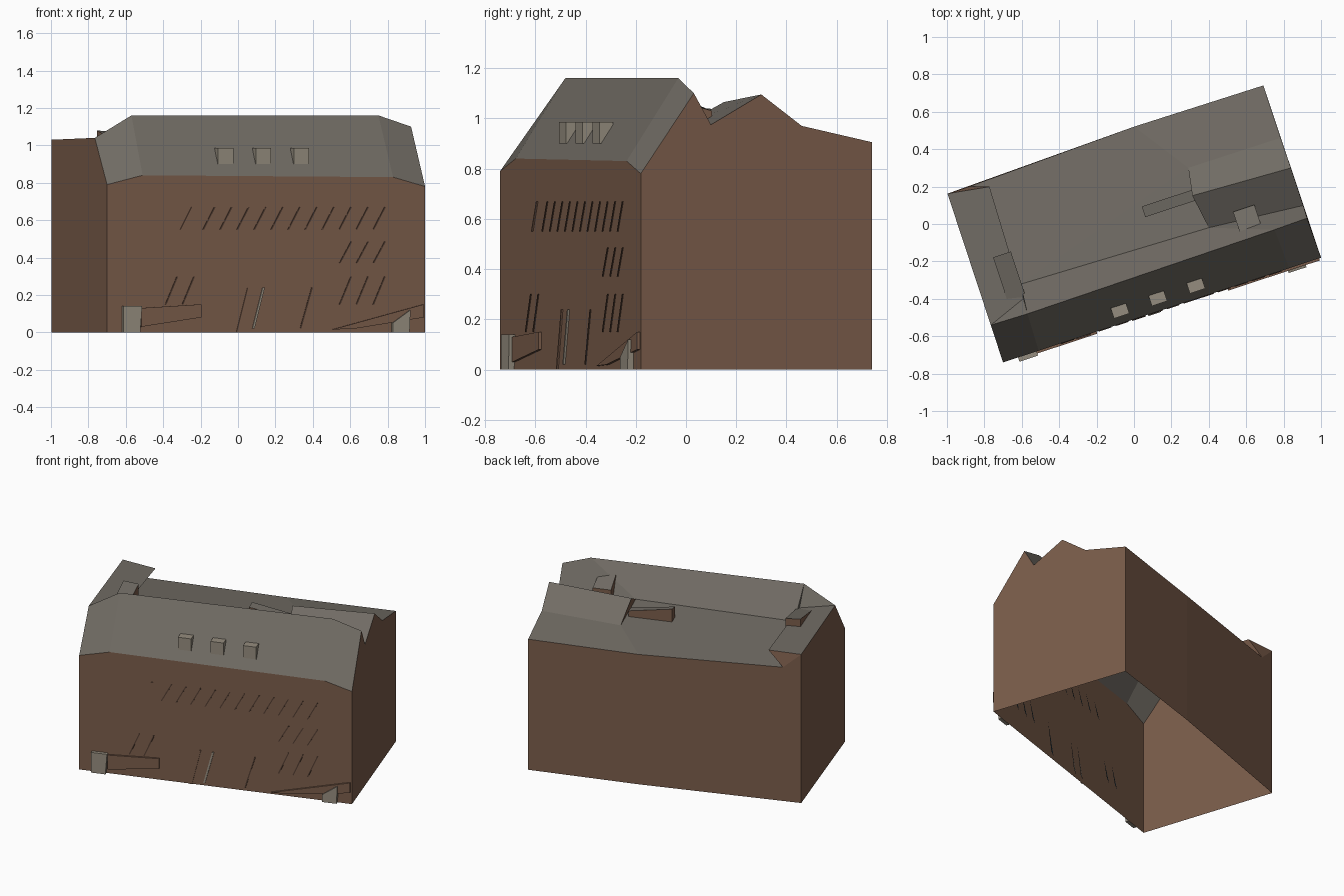
import bpy, bmesh, math

cube = bpy.data.objects.get("Cube")
if cube:
    bpy.data.objects.remove(cube, do_unlink=True)


def material(name, r, g, b):
    m = bpy.data.materials.new(name)
    m.use_nodes = True
    m.diffuse_color = (r, g, b, 1)
    m.node_tree.nodes["Principled BSDF"].inputs["Base Color"].default_value = (r, g, b, 1)
    return m


brown = material("brown_wall", .195, .107, .069)
slate = material("grey_roof", .165, .15, .128)
pale = material("pale_stone", .3, .265, .21)
blue = material("blue_glass", .045, .084, .107)
dark = material("dark_frame", .08, .045, .03)

# The house is built square to its front wall, then turned on the plot
TURN = math.atan2(.56, 1.7)
CORNER = (-.7, -.74, 0)


def along(x):
    """Distance along the front wall for a world x on that wall."""
    return (x - CORNER[0]) / math.cos(TURN)


def build(name, polygons, mats):
    """Make one object from (material slot, points) polygons."""
    bm = bmesh.new()
    for slot, points in polygons:
        face = bm.faces.new([bm.verts.new(p) for p in points])
        face.material_index = slot
    bmesh.ops.remove_doubles(bm, verts=bm.verts, dist=.0005)
    bmesh.ops.recalc_face_normals(bm, faces=bm.faces)
    mesh = bpy.data.meshes.new(name)
    bm.to_mesh(mesh)
    bm.free()
    for m in mats:
        mesh.materials.append(m)
    ob = bpy.data.objects.new(name, mesh)
    ob.location = CORNER
    ob.rotation_euler.z = TURN
    bpy.context.collection.objects.link(ob)
    return ob


def block(name, u, v, base, tops, mats):
    """Open-bottomed block whose four top corners have their own heights."""
    plan = [(u[0], v[0]), (u[1], v[0]), (u[1], v[1]), (u[0], v[1])]
    low = [(a, b, base) for a, b in plan]
    high = [(a, b, h) for (a, b), h in zip(plan, tops)]
    faces = [(1, high)]
    for i in range(4):
        j = (i + 1) % 4
        faces.append((0, [low[i], low[j], high[j], high[i]]))
    return build(name, faces, mats)


def plate(outline, front, back=0):
    """Faces of a wall plate from an outline of (u, z) points."""
    near = [(u, front, z) for u, z in outline]
    far = [(u, back, z) for u, z in outline]
    faces = [(0, near)]
    for i in range(len(outline)):
        j = (i + 1) % len(outline)
        faces.append((0, [near[i], near[j], far[j], far[i]]))
    return faces


# Key points of the shell
eave_l, eave_r = (0, 0, .79), (1.79, 0, .78)
eave_a, eave_b = (.2, 0, .84), (1.61, 0, .83)
ridge_l, ridge_r = (.205, .206, 1.16), (1.6, .22, 1.16)
verge_l, verge_r = (0, .21, 1.04), (1.785, .224, 1.1)
back_l, back_r = (0, .95, 1.03), (1.785, .971, .905)
back_m = (1.06, .978, .9)
shelf_in, shelf_out = (.21, .29, 1.03), (.225, .915, 1.015)
step = (.12, .95, .925)
valley_l, valley_m, valley_r = (.22, .368, .97), (1.27, .34, .97), (1.787, .295, .975)
peak_l, peak_r = (1.24, .53, 1.065), (1.787, .506, 1.095)
foot, knee = (1.266, .678, .94), (1.785, .676, .97)


def ground(p):
    return (p[0], p[1], 0)


def wall(*tops):
    return (0, [*tops, ground(tops[-1]), ground(tops[0])])


# Outer walls, open underneath
build("walls", [
    wall(eave_l, eave_a, eave_b, eave_r),
    wall(eave_l, verge_l, back_l),
    wall(eave_r, verge_r, valley_r, peak_r, knee, back_r),
    wall(back_l, step, back_m),
    wall(back_m, back_r),
    (0, [back_l, shelf_out, step]),
    (0, [shelf_in, shelf_out, step, valley_l]),
    (0, [valley_m, peak_l, foot]),
], [brown])

# Front slope, clipped ends, valley and cross gable
roof = [
    [eave_a, eave_b, ridge_r, ridge_l],
    [eave_l, eave_a, ridge_l, verge_l],
    [eave_b, eave_r, verge_r, ridge_r],
    [verge_l, ridge_l, shelf_in],
    [verge_l, shelf_in, shelf_out, back_l],
    [ridge_l, valley_l, shelf_in],
    [ridge_l, ridge_r, valley_m, valley_l],
    [ridge_r, verge_r, valley_r, valley_m],
    [valley_m, valley_r, peak_r, peak_l],
    [peak_l, peak_r, knee, foot],
    [valley_l, valley_m, foot],
    [valley_l, foot, back_m, step],
    [foot, knee, back_r, back_m],
]
build("roof", [(0, f) for f in roof], [slate])

# Small structures on the rear roof
block("chimney_stack", (.125, .225), (.3, .55), .96, (1.03, 1.03, 1.07, 1.08), [brown, slate])
block("rear_dormer", (.965, 1.25), (.5, .56), .9, (1.03, .99, .99, 1.04), [brown, slate])
block("valley_dormer", (1.42, 1.54), (.27, .38), .95, (1.09, 1.06, 1.03, 1.03), [brown, slate])

# Three front dormers
for n, u in enumerate((.68, .893, 1.107)):
    block(f"front_dormer_{n + 1}", (u - .043, u + .043), (.037, .095), .9,
          [.985] * 4, [pale, pale])

# Slanted window slits outside, tapered panes inside
rows = [
    (.55, .67, [-.19 + .091 * i for i in range(11)]),
    (.37, .485, [.54, .63, .72]),
    (.15, .3, [-.39, -.3, .54, .63, .72]),
    (.02, .24, [.33]),
]
slits, panes = [], []
for z0, z1, places in rows:
    for x in places:
        a, b = along(x), along(x + .062)
        slits += plate([(a, z0), (a + .008, z0), (b + .008, z1), (b, z1)], -.004)
        panes.append((0, [(a, .006, z0), (b, .006, z1), (b, .03, z0)]))
build("window_frames", slits, [dark])
build("window_panes", panes, [blue])

# Doors: narrow light leaf outside, tapered leaves inside
a, b = along(.075), along(.13)
build("door_edge", plate([(a, .02), (a + .012, .02), (b + .012, .24), (b, .24)], -.008), [pale])
leaves = []
for x in (0, .075):
    a, b = along(x), along(x + .06)
    leaves.append((0, [(a, .006, .02), (b, .006, .24), (b, .03, .02)]))
build("door_leaves", leaves, [pale])
a, b = along(-.01), along(.05)
build("door_trim", plate([(a, 0), (a + .015, 0), (b + .01, .24), (b, .24)], -.006), [brown])
a, b = along(-.31), along(-.25)
build("blind_window", plate([(a, .55), (a + .01, .55), (b + .01, .67), (b, .67)], -.006), [brown])

# Shop fascias and end panels at street level
fascias = [
    [(-.52, .03), (-.2, .08), (-.2, .15), (-.52, .13)],
    [(.5, .015), (.62, .02), (.99, .08), (.99, .15)],
]
panels = [
    [(-.62, 0), (-.53, 0), (-.52, .14), (-.62, .14)],
    [(.82, 0), (.91, 0), (.915, .12), (.82, .05)],
]
for name, outlines, depth, mat in (("fascia", fascias, -.012, brown),
                                   ("end_panel", panels, -.024, pale)):
    for side, outline in zip(("right", "left"), outlines):
        shape = [(along(x), z) for x, z in outline]
        build(f"{name}_{side}", plate(shape, depth), [mat])
